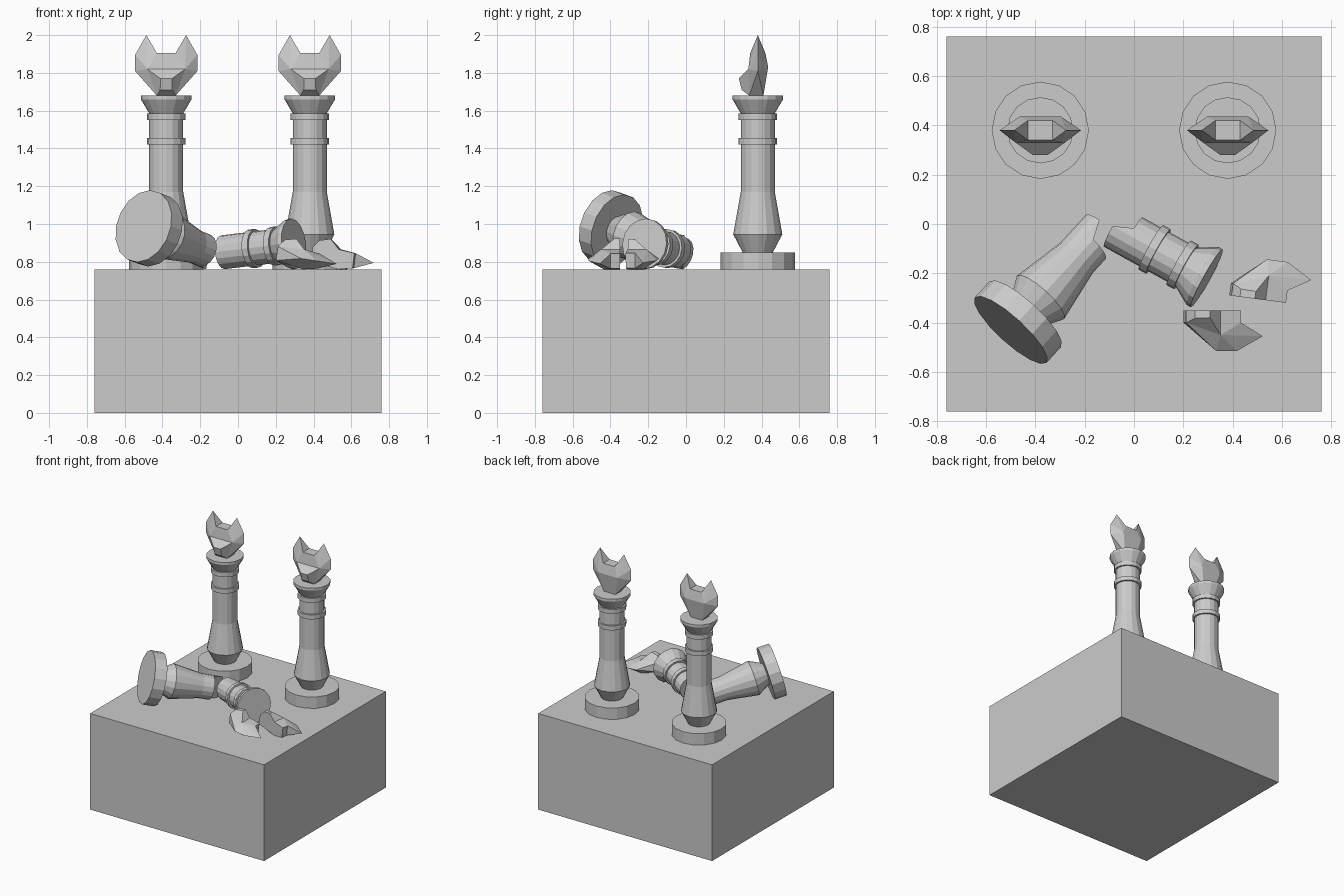
import bpy, bmesh
from math import cos, sin, pi
from mathutils import Matrix, Vector

if "Cube" in bpy.data.objects:
    bpy.data.objects.remove(bpy.data.objects["Cube"])

FLOOR, SIDES = 0.76, 16


def finish(name, bm, matrix, rest=False):
    """Turn a bmesh into an object, optionally dropped onto the plinth top."""
    bm.transform(matrix)
    bmesh.ops.remove_doubles(bm, verts=bm.verts, dist=1e-5)
    bmesh.ops.recalc_face_normals(bm, faces=bm.faces)
    if rest:
        low = min(v.co.z for v in bm.verts)
        bm.transform(Matrix.Translation((0, 0, FLOOR - low)))
    me = bpy.data.meshes.new(name)
    bm.to_mesh(me)
    bm.free()
    ob = bpy.data.objects.new(name, me)
    bpy.context.collection.objects.link(ob)
    return ob


def lying(x, y, axis):
    """Frame whose z runs along axis and whose x is horizontal, to its left."""
    z = Vector(axis).normalized()
    lx = Vector((0, 0, 1)).cross(z).normalized()
    m = Matrix((lx, z.cross(lx), z)).transposed().to_4x4()
    return Matrix.Translation((x, y, 0)) @ m


def broken_edge(x):
    # stepped fracture height across the shaft
    return 0.57 if x > 0.01 else 0.49


def lathe(profile):
    """Revolve (radius, z); z None means the stepped fracture."""
    bm = bmesh.new()
    rings = []
    for r, z in profile:
        ring = []
        for i in range(SIDES):
            a = 2 * pi * i / SIDES
            x, y = r * cos(a), r * sin(a)
            ring.append(bm.verts.new((x, y, broken_edge(x) if z is None else z)))
        rings.append(ring)
    for a, b in zip(rings, rings[1:]):
        for i in range(SIDES):
            j = (i + 1) % SIDES
            bm.faces.new((a[i], a[j], b[j], b[i]))
    # end caps as strips, so a fracture gets a clean step
    for ring in (rings[0], rings[-1]):
        for i in range(SIDES // 2):
            ids = (i, i + 1, SIDES - i - 1, (SIDES - i) % SIDES)
            bm.faces.new([ring[k] for k in dict.fromkeys(ids)])
    return bm


# Inner outline of the head (x, y, z), clockwise from the front bottom edge
INNER = [(.05, -.045, 0), (.032, -.085, .03), (.03, -.10, .09), (.10, -.05, .14),
         (.05, -.04, .225), (.05, .04, .225), (.085, .055, .15), (.05, .03, 0)]
# Cheek, ear base and ear tip
OUTER = [(.165, 0, .13), (.165, 0, .215), (.105, 0, .32)]
HEAD_FACES = [(0, 1, 2, 3), (0, 3, 8), (3, 9, 8), (3, 4, 10), (3, 10, 9), (4, 5, 10),
              (6, 10, 5), (6, 9, 10), (6, 8, 9), (6, 7, 8), (0, 8, 7)]


def head(halves, cap):
    bm = bmesh.new()
    for s in halves:
        vs = [bm.verts.new((s * x, y, z)) for x, y, z in INNER + OUTER]
        mid = [bm.verts.new((0, y, z)) for x, y, z in INNER]
        for f in HEAD_FACES:
            bm.faces.new([vs[i] for i in f])
        for i in range(8):
            j = (i + 1) % 8
            bm.faces.new((mid[i], mid[j], vs[j], vs[i]))
        if cap:
            bm.faces.new(mid)
    return bm


# Plinth
bm = bmesh.new()
bmesh.ops.create_cube(bm, size=1)
finish("plinth", bm, Matrix.Translation((0, 0, 0.38)) @ Matrix.Diagonal((1.52, 1.52, 0.76, 1)))

# Column profiles, measured from the column's foot
LOWER = [(.197, 0), (.197, .09), (.08, .09), (.13, .185), (.09, .41)]
UPPER = [(.09, .66), (.103, .66), (.103, .695), (.09, .695), (.09, .79), (.103, .79),
         (.103, .825), (.09, .825), (.134, .90), (.134, .92)]

# Standing columns with heads
for side, x in (("left", -0.38), ("right", 0.38)):
    foot = Matrix.Translation((x, 0.38, FLOOR))
    finish(side + "_column", lathe(LOWER + UPPER), foot)
    finish(side + "_head", head((1, -1), False), foot @ Matrix.Translation((0, 0, 0.92)))

# Fallen column, snapped in two
finish("fallen_column_foot", lathe(LOWER + [(.09, None)]),
       lying(-0.50, -0.43, (.65, .712, -.26)), rest=True)
finish("fallen_column_top", lathe([(.09, None)] + UPPER),
       lying(0.295, -0.22, (.875, -.484, .105)) @ Matrix.Translation((0, 0, -0.92)), rest=True)

# Fallen head, split in two and lying face up
turn = Matrix.Rotation(pi, 4, 'Z')
finish("fallen_head_half_a", head((1,), True),
       lying(0.205, -0.35, (1, 0, -.15)) @ turn, rest=True)
finish("fallen_head_half_b", head((-1,), True),
       lying(0.39, -0.29, (.99, -.13, -.12)) @ turn, rest=True)
